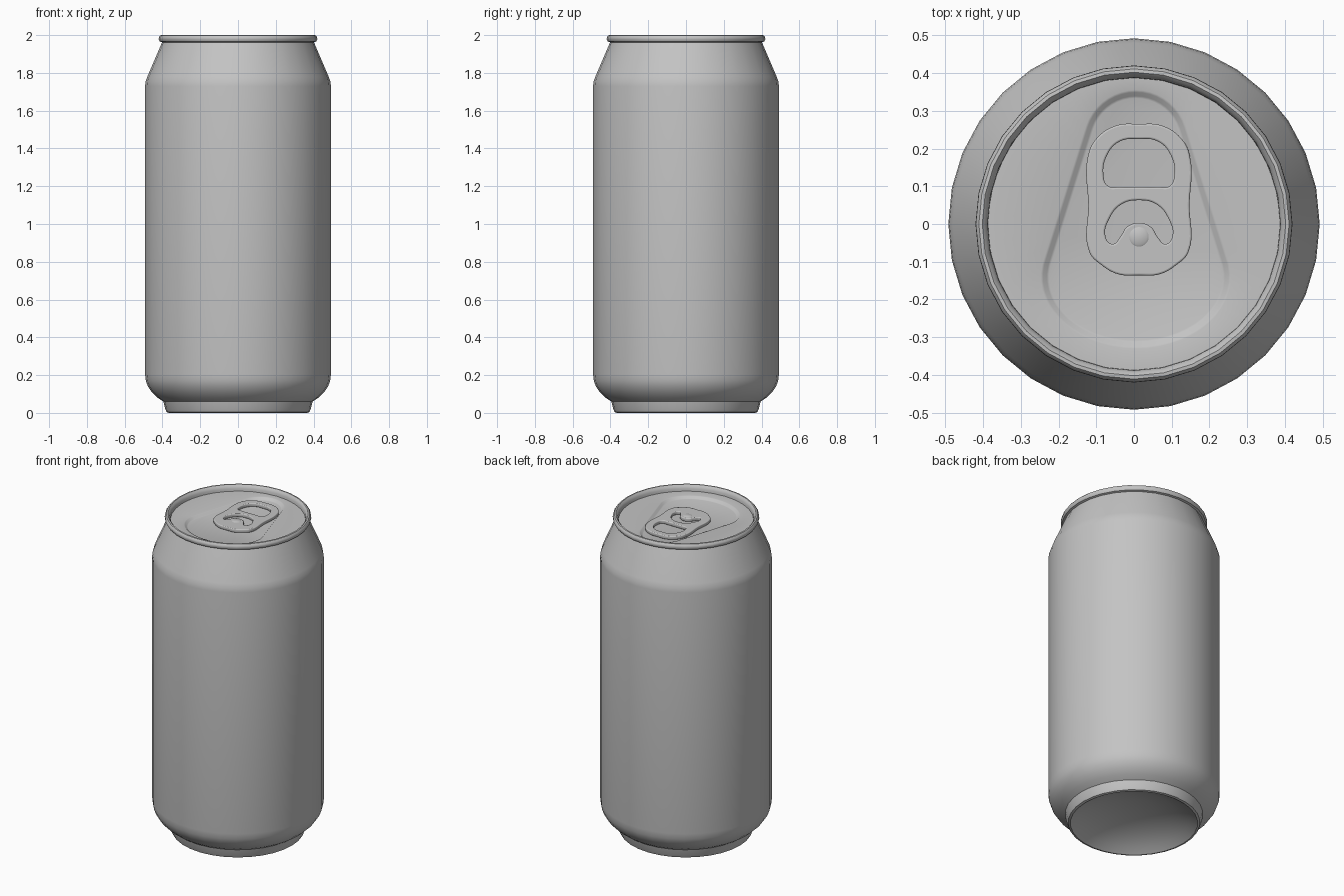
import bpy, bmesh, math
from math import sin, cos, radians

if "Cube" in bpy.data.objects:
    bpy.data.objects.remove(bpy.data.objects["Cube"])

metal = bpy.data.materials.new("brushed grey metal")
metal.diffuse_color = (0.55, 0.55, 0.55, 1)
metal.use_nodes = True
metal.node_tree.nodes["Principled BSDF"].inputs["Base Color"].default_value = metal.diffuse_color


def finish(ob, angle=35):
    bpy.ops.object.select_all(action='DESELECT')
    ob.select_set(True)
    bpy.context.view_layer.objects.active = ob
    bpy.ops.object.shade_smooth_by_angle(angle=radians(angle))


def mesh_object(name, bm, fix_normals=True):
    if fix_normals:
        bmesh.ops.recalc_face_normals(bm, faces=bm.faces)
    me = bpy.data.meshes.new(name)
    bm.to_mesh(me)
    bm.free()
    ob = bpy.data.objects.new(name, me)
    bpy.context.collection.objects.link(ob)
    me.materials.append(metal)
    finish(ob)
    return ob


def lathe(name, profile, n=32, at=(0, 0, 0)):
    """Revolve (radius, height) points from bottom centre outward and up."""
    bm = bmesh.new()
    rows = []
    for r, z in profile:
        if r == 0:
            rows.append([bm.verts.new((at[0], at[1], at[2] + z))] * n)
        else:
            rows.append([bm.verts.new((at[0] + r * cos(2 * math.pi * i / n),
                                       at[1] + r * sin(2 * math.pi * i / n),
                                       at[2] + z)) for i in range(n)])
    for a, b in zip(rows, rows[1:]):
        for i in range(n):
            j = (i + 1) % n
            bm.faces.new(list(dict.fromkeys((a[i], a[j], b[j], b[i]))))
    for f in bm.faces:
        f.normal_update()
        f.normal_flip()
        f.normal_flip()
    return mesh_object(name, bm, fix_normals=False)


# Can body: concave base, foot, wall, neck and rolled rim
lathe("can_body", [
    (0, 0.10), (0.12, 0.092), (0.23, 0.068), (0.32, 0.03), (0.365, 0.0),
    (0.378, 0.004), (0.385, 0.02), (0.395, 0.06), (0.425, 0.08),
    (0.455, 0.108), (0.477, 0.14), (0.488, 0.17), (0.492, 0.205),
    (0.492, 1.73), (0.489, 1.755), (0.480, 1.78), (0.402, 1.962),
    (0.414, 1.966), (0.420, 1.977), (0.419, 1.989), (0.411, 1.999),
    (0.402, 2.0), (0.394, 1.992), (0.388, 1.978), (0.387, 1.95)])


# Lid: flat ring around a teardrop recess
def teardrop(d):
    right = []
    for k in range(10):                      # narrow rear arc
        a = radians(90 - 72 * k / 9)
        right.append(((0.14 - d) * cos(a), 0.215 + (0.14 - d) * sin(a)))
    front = []
    for k in range(15):                      # wide front arc
        a = radians(10 - 100 * k / 14)
        front.append(((0.252 - d) * cos(a), -0.14 + (0.19 - d) * sin(a)))
    (x0, y0), (x1, y1) = right[-1], front[0]
    side = [(x0 + (x1 - x0) * t / 9, y0 + (y1 - y0) * t / 9) for t in range(1, 9)]
    right += side + front
    left = [(-x, y) for x, y in right[-2:0:-1]]
    return [(x + 0.005, y) for x, y in right + left]


LID, FLOOR = 1.963, 1.948
bm = bmesh.new()
edge = []
for x, y in teardrop(0):
    k = 0.388 / math.hypot(x, y)
    edge.append(bm.verts.new((x * k, y * k, LID)))
rings = [edge]
for d, z in ((0, LID), (0.006, LID - 0.002), (0.016, FLOOR + 0.002), (0.022, FLOOR)):
    rings.append([bm.verts.new((x, y, z)) for x, y in teardrop(d)])
for a, b in zip(rings, rings[1:]):
    for i in range(len(a)):
        j = (i + 1) % len(a)
        bm.faces.new((a[i], b[i], b[j], a[j]))
bm.faces.new(rings[-1])
bmesh.ops.recalc_face_normals(bm, faces=bm.faces)
if sum(f.normal.z for f in bm.faces) < 0:
    bmesh.ops.reverse_faces(bm, faces=bm.faces)
mesh_object("lid", bm, fix_normals=False)

# Pull tab: mirrored outline with two openings
outline = [(0, .265), (.06, .261), (.112, .227), (.135, .18), (.134, .05),
           (.131, -.075), (.10, -.108), (.055, -.133), (0, -.136)]
finger_hole = [(0, .225), (.05, .219), (.083, .185), (.094, .13),
               (.082, .101), (.05, .098), (0, .098)]
rivet_slot = [(0, .063), (.045, .053), (.078, .015), (.088, -.035),
              (.070, -.053), (.05, -.035), (.032, -.008), (0, .003)]
cu = bpy.data.curves.new("pull_tab", 'CURVE')
cu.dimensions = '2D'
cu.fill_mode = 'BOTH'
cu.extrude = 0.006
cu.bevel_depth = 0.005
cu.bevel_resolution = 2
cu.offset = -0.005
cu.resolution_u = 6
for half in (outline, finger_hole, rivet_slot):
    pts = half + [(-x, y) for x, y in half[-2:0:-1]]
    sp = cu.splines.new('BEZIER')
    sp.bezier_points.add(len(pts) - 1)
    sp.use_cyclic_u = True
    for p, (x, y) in zip(sp.bezier_points, pts):
        p.co = (x, y, 0)
        p.handle_left_type = p.handle_right_type = 'AUTO'
cu.materials.append(metal)
tab = bpy.data.objects.new("pull_tab", cu)
bpy.context.collection.objects.link(tab)
tab.location = (0.013, 0, 1.961)
bpy.context.view_layer.objects.active = tab
tab.select_set(True)
for o in bpy.context.selected_objects:
    o.select_set(o == tab)
bpy.ops.object.convert(target='MESH')
finish(bpy.context.view_layer.objects.active, 40)

# Rivet holding the tab
lathe("rivet", [(0.026, -0.012), (0.026, 0.012), (0.021, 0.015), (0, 0.016)],
      n=20, at=(0.013, -0.034, 1.96))
